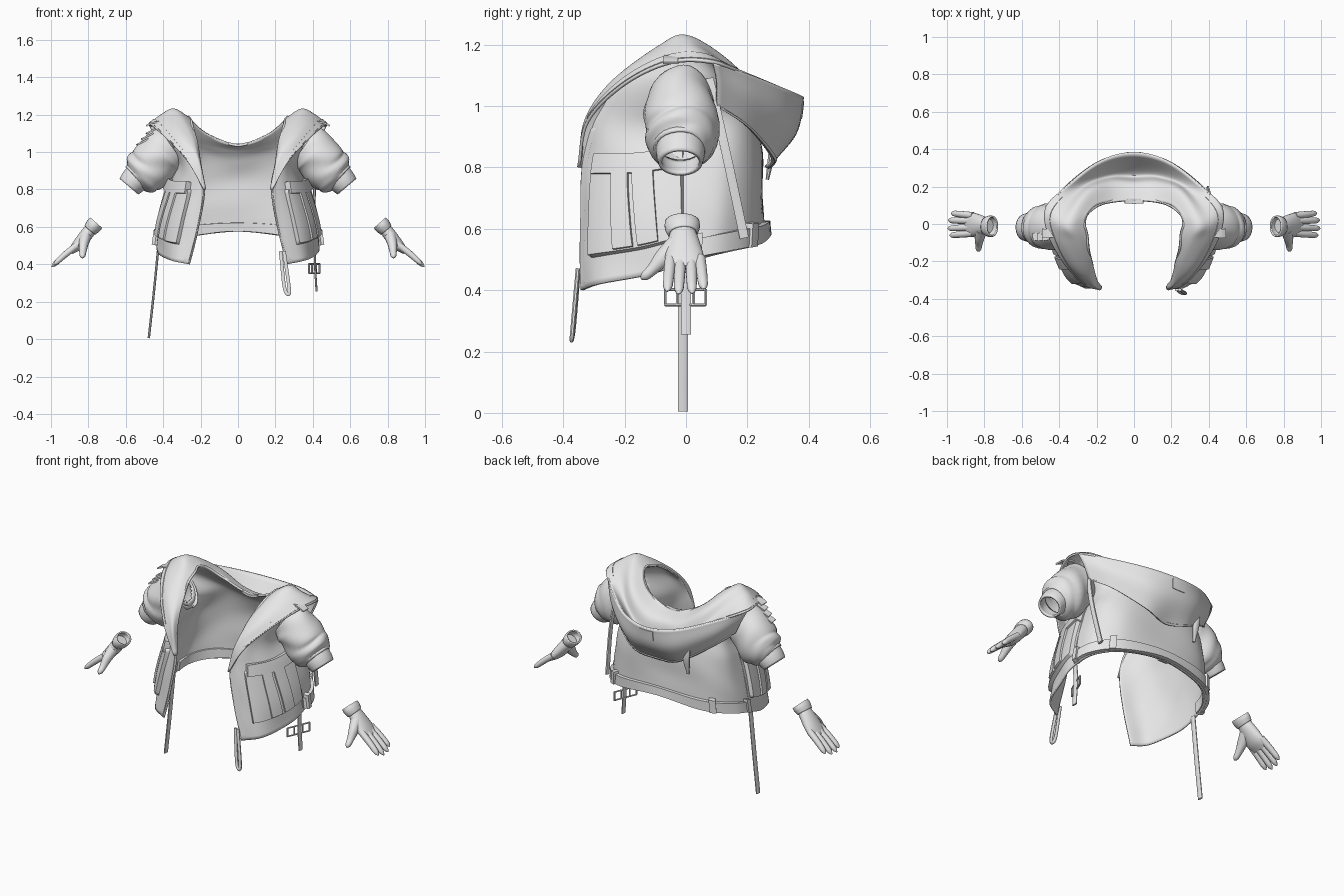
import bpy, math
from mathutils import Vector

cube = bpy.data.objects.get("Cube")
if cube:
    bpy.data.objects.remove(cube)

grey = bpy.data.materials.new("light_grey")
grey.use_nodes = True
grey.diffuse_color = (.8, .8, .8, 1)
grey.node_tree.nodes["Principled BSDF"].inputs["Base Color"].default_value = (.8, .8, .8, 1)


def curve(points, t):
    """Smooth curve through the points; t counts in points."""
    last = len(points) - 1
    i = max(0, min(int(t), last - 1))
    f = t - i
    b, c = points[i], points[i + 1]
    a = points[i - 1] if i > 0 else b * 2 - c
    d = points[i + 2] if i + 2 <= last else c * 2 - b
    return b + (c - a) * (f / 2) + (a * 2 - b * 5 + c * 4 - d) * (f * f / 2) \
        + ((b - c) * 3 + d - a) * (f ** 3 / 2)


def columns(data):
    """Left half columns plus their mirror image."""
    half = [[Vector(p) for p in col] for col in data]
    flip = Vector((-1, 1, 1))
    return half + [[p * flip for p in col] for col in reversed(half[:-1])]


def surface(cols, u, v):
    return curve([curve(col, v) for col in cols], u)


def make(name, verts, faces, thick=0, mirror=False):
    mesh = bpy.data.meshes.new(name)
    mesh.from_pydata(verts, [], faces)
    mesh.materials.append(grey)
    obj = bpy.data.objects.new(name, mesh)
    bpy.context.collection.objects.link(obj)
    bpy.ops.object.select_all(action='DESELECT')
    obj.select_set(True)
    bpy.context.view_layer.objects.active = obj
    bpy.ops.object.shade_smooth_by_angle(angle=math.radians(45))
    if thick:
        mod = obj.modifiers.new("cloth", 'SOLIDIFY')
        mod.thickness, mod.offset = thick, 0
    if mirror:
        obj.modifiers.new("mirror", 'MIRROR')
    return obj


def grid_faces(nu, nv):
    return [(i * nv + j, (i + 1) * nv + j, (i + 1) * nv + j + 1, i * nv + j + 1)
            for i in range(nu - 1) for j in range(nv - 1)]


def sheet(name, cols, detail, thick, fold=0, hole=None, size=0):
    """Cloth sheet with soft folds and, if asked, an opening on each side."""
    nu, nv = (len(cols) - 1) * detail + 1, (len(cols[0]) - 1) * detail + 1
    verts = []
    for i in range(nu):
        for j in range(nv):
            u, v = i / detail, j / detail
            p = surface(cols, u, v)
            wave = fold * math.sin(u * 4 + v * 2) * math.sin(v * 3 - u)
            verts.append(p + Vector((p.x, p.y, 0)) * wave)
    faces = grid_faces(nu, nv)
    if hole:
        def open_at(k):
            p = verts[k]
            return (Vector((abs(p.x), p.y, p.z)) - Vector(hole)).length < size
        faces = [f for f in faces if not all(open_at(k) for k in f)]
    return make(name, verts, faces, thick)


def patch(name, cols, us, vs, height, mirror=False, nu=14, nv=12):
    """Raised cloth panel lying on a sheet, with its border sewn down."""
    def steps(lo, hi, n):
        parts = [0, .025] + [k / n for k in range(1, n)] + [.975, 1]
        return [lo + (hi - lo) * s for s in parts]
    ulist, vlist = steps(*us, nu), steps(*vs, nv)
    verts = []
    for u in ulist:
        for v in vlist:
            p, e = surface(cols, u, v), .02
            n = (surface(cols, u + e, v) - surface(cols, u - e, v)).cross(
                surface(cols, u, v + e) - surface(cols, u, v - e)).normalized()
            if n.dot(p - Vector((0, -.05, p.z - .1))) < 0:
                n = -n
            border = u in us or v in vs
            verts.append(p + n * (.003 if border else height))
    return make(name, verts, grid_faces(len(ulist), len(vlist)), 0, mirror)


def tube(name, path, radii, sides=14, steps=5, thick=0, mirror=False, tip=False, wrinkle=0):
    """Tube along a path; each radius is (across y, through)."""
    path = [Vector(p) for p in path]
    radii = [Vector(r) for r in radii]
    if len(radii) == 1:
        radii *= len(path)
    total = (len(path) - 1) * steps
    verts = []
    for i in range(total + 1):
        t = i / steps
        p, r = curve(path, t), curve(radii, t)
        d = (curve(path, t + .05) - curve(path, t - .05)).normalized()
        ref = Vector((1, 0, 0)) if abs(d.y) > .85 else Vector((0, 1, 0))
        a = (ref - d * ref.dot(d)).normalized()
        b = d.cross(a)
        if tip:
            q = max(0, (i / total - .8) / .2)
            r = r * max(.2, math.sqrt(1 - q * q))
        for k in range(sides):
            w = math.tau * (k + .5) / sides
            s = 1 + wrinkle * math.sin(t * 4 + 2 * math.sin(w * 2)) * math.sin(w + t)
            verts.append(p + (a * math.cos(w) * r.x + b * math.sin(w) * r.y) * s)
    faces = [(i * sides + k, i * sides + (k + 1) % sides,
              (i + 1) * sides + (k + 1) % sides, (i + 1) * sides + k)
             for i in range(total) for k in range(sides)]
    if not thick:
        faces += [tuple(reversed(range(sides))),
                  tuple(range(total * sides, (total + 1) * sides))]
    return make(name, verts, faces, thick, mirror)


# Jacket body: columns from front edge to centre back, each from hem to neck
body = columns([
    [(.26, -.34, .4), (.21, -.34, .6), (.178, -.335, .8), (.2, -.305, .93), (.21, -.27, 1), (.22, -.22, 1.06)],
    [(.355, -.28, .42), (.32, -.28, .6), (.27, -.27, .8), (.255, -.24, .94), (.28, -.18, 1.08), (.24, -.12, 1.15)],
    [(.415, -.12, .45), (.39, -.14, .62), (.335, -.15, .8), (.3, -.13, .94), (.36, -.07, 1.1), (.25, -.04, 1.18)],
    [(.43, 0, .49), (.405, 0, .65), (.36, 0, .82), (.32, 0, .95), (.4, 0, 1.09), (.26, 0, 1.19)],
    [(.4, .12, .52), (.38, .13, .68), (.35, .135, .84), (.31, .12, .97), (.35, .09, 1.09), (.24, .06, 1.16)],
    [(.27, .22, .545), (.26, .225, .7), (.235, .225, .85), (.2, .2, .98), (.19, .16, 1.04), (.15, .11, 1.09)],
    [(0, .255, .575), (0, .245, .7), (0, .245, .85), (0, .21, .95), (0, .17, 1.01), (0, .125, 1.04)]])
sheet("jacket_body", body, 10, .01, .006, (.36, -.02, 1.03), .085)

# Folded collar: columns from lapel point to centre back, each from neck to rim
collar_half = [
    [(.175, -.335, .8), (.176, -.342, .8), (.18, -.348, .8), (.185, -.35, .8)],
    [(.2, -.3, .93), (.21, -.325, .95), (.23, -.325, .95), (.27, -.32, .95)],
    [(.22, -.22, 1.06), (.25, -.24, 1.07), (.31, -.235, 1.08), (.38, -.2, 1.07)],
    [(.25, -.08, 1.16), (.31, -.09, 1.19), (.38, -.08, 1.18), (.46, -.05, 1.14)],
    [(.26, .03, 1.18), (.34, .01, 1.225), (.4, .04, 1.19), (.47, .09, 1.14)],
    [(.2, .1, 1.12), (.25, .165, 1.12), (.28, .19, 1.06), (.35, .21, 1.1)],
    [(.1, .12, 1.06), (.12, .215, 1.02), (.14, .255, .94), (.18, .335, 1.05)],
    [(0, .125, 1.04), (0, .215, 1), (0, .26, .89), (0, .38, 1.03)]]
collar = columns(collar_half)
sheet("hood_collar", collar, 7, .01)

# Hanging hood pouch, starting on the collar rim
lower = [[(.44, .1, 1.08), (.4, .1, 1)], [(.34, .22, 1.02), (.31, .2, .93)],
         [(.17, .335, .94), (.15, .28, .83)], [(0, .355, .91), (0, .26, .8)]]
pouch = columns([[col[-1]] + low for col, low in zip(collar_half[4:], lower)])
sheet("hood_pouch", pouch, 8, .01)
patch("hood_tag", pouch, (2.75, 3.25), (.1, .6), .008, nu=4, nv=4)
patch("hood_hem", pouch, (.1, 5.9), (1.9, 1.99), .01, nu=40, nv=2)

# Front plackets, lapel trim, hem bands and belt loops
patch("placket", body, (.03, .32), (.02, 3), .008, True, 3, 20)
patch("collar_trim", collar, (1, 5), (2.55, 2.9), .008, True, 24, 3)
patch("back_hem_band", body, (3.1, 8.9), (.02, .42), .024, nu=50, nv=4)
patch("inner_hem_band", body, (3.1, 8.9), (.02, .4), -.013, nu=50, nv=4)
for spot in (4.6, 3.2):
    patch("belt_loop", body, (spot, spot + .2), (.01, .52), .034, True, 3, 4)
patch("side_seam", body, (3.02, 3.1), (.1, 2.4), .008, True, 2, 14)

# Cargo pockets with pleats and flap
patch("cargo_pocket", body, (.72, 2.95), (.5, 2), .026, True)
for left, right in ((1.4, 1.8), (1.88, 2.35)):
    patch("pocket_pleat", body, (left, right), (.54, 1.9), .036, True, 4, 10)
patch("pocket_flap", body, (.8, 3), (1.84, 2.25), .036, True, 14, 4)

# Puffed sleeves with ribbed cuffs
tube("sleeve", [(.355, -.02, 1.035), (.41, -.018, .995), (.47, -.015, .92), (.515, -.016, .88), (.545, -.018, .856)],
     [(.09, .115), (.11, .12), (.115, .122), (.104, .112), (.074, .076)],
     28, 8, .01, True, wrinkle=.05)
tube("sleeve_cuff", [(.535, -.018, .868), (.56, -.018, .842), (.582, -.018, .816)],
     [(.074, .072), (.073, .068), (.066, .06)], 24, 3, .012, True)
tube("sleeve_band", [(.528, -.018, .876), (.54, -.018, .863)], [(.082, .08)], 24, 2, .012, True)

# Shoulder straps and tabs
tube("shoulder_tab", [(.4, -.04, 1.165), (.46, -.05, 1.155), (.49, -.05, 1.14)], [(.035, .006)], 4, 3, mirror=True)
for k in range(3):
    x, z = -.46 - .025 * k, 1.11 - .03 * k
    tube("sleeve_tab", [(x + .03, -.06, z + .02), (x - .03, -.07, z - .01)], [(.03, .006)], 4, 2)

# Neck hanger and inner hem tag
tube("neck_hanger", [(-.05, .12, 1.045), (0, .118, 1.037), (.05, .12, 1.045)], [(.014, .01)], 4, 4)
tube("hem_tag", [(-.03, .24, .58), (.03, .24, .58)], [(.008, .01)], 4, 2)

# Hanging straps
tube("long_strap", [(-.425, -.01, .5), (-.45, -.01, .25), (-.477, -.01, .005)], [(.018, .007)], 8, 6)
tube("back_strap", [(.39, .075, 1.09), (.41, .13, .85), (.395, .19, .57)], [(.017, .008)], 6, 6)
tube("buckle_strap", [(.415, 0, .5), (.412, 0, .4), (.42, 0, .255)], [(.018, .006)], 8, 5)
tube("hood_pendant", [(-.22, .285, .92), (-.2, .28, .85), (-.2, .265, .76)],
     [(.008, .008), (.012, .022), (.006, .008)], 8, 5)
tube("pull_cord", [(.228, -.35, .47), (.246, -.365, .29), (.262, -.372, .243), (.274, -.37, .265), (.246, -.352, .47)],
     [(.008, .01)], 8, 6)

# Open buckle made of bars
front, back = Vector((.38, -.068, 0)), Vector((.435, .064, 0))
for z in (.352, .402):
    lift = Vector((0, 0, z))
    tube("buckle_bar", [front + lift, back + lift], [(.005, .005)], 6, 1)
for f in (0, .3, .7, 1):
    p = front.lerp(back, f)
    tube("buckle_post", [p + Vector((0, 0, .35)), p + Vector((0, 0, .404))], [(.005, .005)], 6, 1)

# Gloves
tube("glove_cuff", [(.758, -.012, .622), (.773, -.012, .605), (.79, -.01, .585)],
     [(.052, .038), (.053, .039), (.045, .034)], 22, 4, .009, True)
tube("glove_palm", [(.778, -.01, .6), (.812, -.008, .557), (.857, -.005, .503), (.895, -.004, .468)],
     [(.038, .033), (.052, .035), (.064, .03), (.058, .017)], 20, 6, mirror=True)
for root, end, reach in ((-.05, -.062, .92), (-.018, -.024, 1), (.016, .02, .98), (.045, .06, .86)):
    start, step = Vector((.86, root, .503)), Vector((.136, end - root, -.116)) * reach
    tube("glove_finger", [start, start + step * .5 + Vector((.002, 0, .002)), start + step],
         [(.019, .019), (.018, .017), (.015, .013)], 12, 6, mirror=True, tip=True)
tube("glove_thumb", [(.815, -.03, .55), (.826, -.075, .505), (.83, -.112, .465), (.832, -.146, .436)],
     [(.034, .032), (.029, .026), (.019, .019), (.016, .015)], 12, 6, mirror=True, tip=True)
